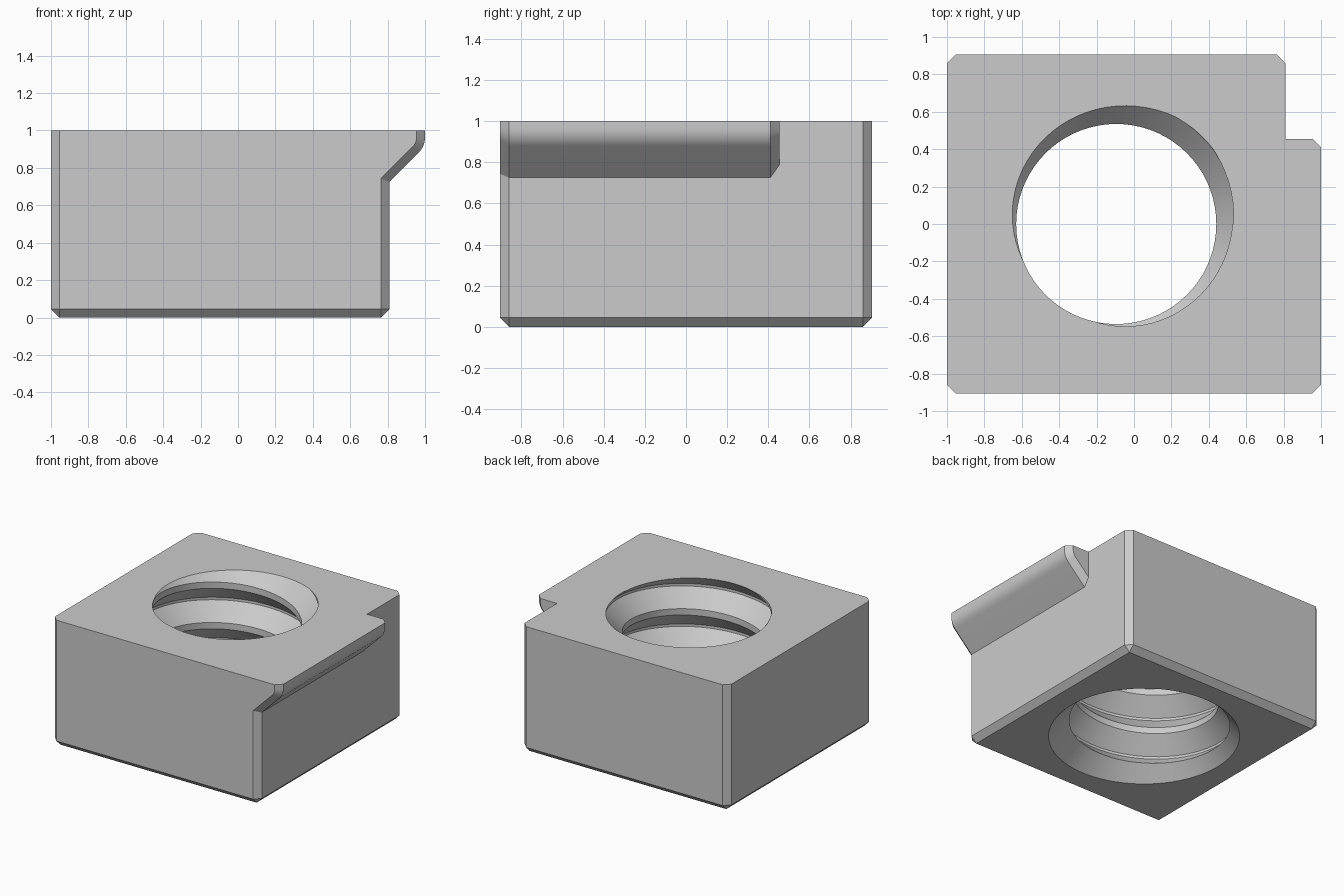
import bpy
import bmesh
from math import cos, sin, pi, radians

if "Cube" in bpy.data.objects:
    bpy.data.objects.remove(bpy.data.objects["Cube"])

BEVEL = 0.045
LEFT, RIGHT, DEPTH = -1.0, 0.81, 0.905
HOLE_X, CREST_R, PITCH = -0.095, 0.535, 0.32

steel = bpy.data.materials.new("grey steel")
steel.use_nodes = True
grey = (0.6, 0.6, 0.6, 1)
steel.diffuse_color = grey
steel.node_tree.nodes["Principled BSDF"].inputs["Base Color"].default_value = grey


def finish(name, bm):
    bmesh.ops.remove_doubles(bm, verts=bm.verts, dist=1e-5)
    bmesh.ops.dissolve_degenerate(bm, edges=bm.edges, dist=1e-5)
    bmesh.ops.recalc_face_normals(bm, faces=bm.faces)
    mesh = bpy.data.meshes.new(name)
    bm.to_mesh(mesh)
    bm.free()
    mesh.materials.append(steel)
    obj = bpy.data.objects.new(name, mesh)
    bpy.context.collection.objects.link(obj)
    return obj


def loft(name, sections):
    """Join equal-length closed sections and cap both ends."""
    bm = bmesh.new()
    rings = [[bm.verts.new(p) for p in s] for s in sections]
    n = len(rings[0])
    for a, b in zip(rings, rings[1:]):
        for i in range(n):
            j = (i + 1) % n
            quad = list(dict.fromkeys((a[i], a[j], b[j], b[i])))
            bm.faces.new(quad)
    bm.faces.new(rings[0])
    bm.faces.new(rings[-1])
    return finish(name, bm)


def combine(target, tool, operation):
    mod = target.modifiers.new(operation, 'BOOLEAN')
    mod.operation, mod.solver, mod.object = operation, 'EXACT', tool
    bpy.context.view_layer.objects.active = target
    bpy.ops.object.modifier_apply(modifier=mod.name)
    bpy.data.objects.remove(tool)


# Block: bevelled upright corners and bevelled underside
def block_section(z, inset):
    pts = []
    for sx, sy in ((-1, -1), (1, -1), (1, 1), (-1, 1)):
        x = (RIGHT if sx > 0 else LEFT) - sx * BEVEL
        y = sy * (DEPTH - BEVEL)
        out = BEVEL - inset
        pair = [(x + sx * out, y, z), (x, y + sy * out, z)]
        pts += pair if sx * sy > 0 else pair[::-1]
    return pts


nut = loft("threaded_block", [block_section(0, BEVEL - 1e-7),
                              block_section(BEVEL, 0), block_section(1, 0)])


# Overhanging lip: rounded nose running into a 45 degree underside
def lip_section(y, inset):
    r, cx, cz, inner = 0.12 - inset, 0.88, 0.965, 0.6
    pts = [(inner, y, 1), (cx + r, y, 1)]
    for i in range(9):
        a = -radians(45) * i / 8
        pts.append((cx + r * cos(a), y, cz + r * sin(a)))
    x, _, z = pts[-1]
    pts.append((inner, y, z - (x - inner)))
    return pts


lip = loft("side_lip", [lip_section(-DEPTH, BEVEL), lip_section(-DEPTH + BEVEL, 0),
                        lip_section(0.455 - BEVEL, 0), lip_section(0.455, BEVEL)])
combine(nut, lip, 'UNION')


# Helical thread cutter: crest, upper flank, root, lower flank
def thread_cutter(steps=72, turns=6):
    bm = bmesh.new()
    root_r = CREST_R + 0.12
    profile = [(-0.025, CREST_R), (0.025, CREST_R), (0.15, root_r), (0.17, root_r)]
    start = 1 - PITCH * (4 + radians(230) / (2 * pi))
    rows = []
    for i in range(steps * turns + 1):
        a = 2 * pi * i / steps
        z = start + PITCH * (i / steps - 1)
        rows.append([bm.verts.new((HOLE_X + r * cos(a), r * sin(a), z + dz))
                     for dz, r in profile])
    last = len(rows) - 1
    for i in range(last):
        for k in range(3):
            bm.faces.new((rows[i][k], rows[i + 1][k], rows[i + 1][k + 1], rows[i][k + 1]))
        if i + steps < last:
            bm.faces.new((rows[i][3], rows[i + 1][3],
                          rows[i + 1 + steps][0], rows[i + steps][0]))
    # End caps fan out from points on the axis
    rim = [e for e in bm.edges if e.is_boundary]
    low = bm.verts.new((HOLE_X, 0, start - 2 * PITCH))
    high = bm.verts.new((HOLE_X, 0, start + PITCH * (turns + 1)))
    for e in rim:
        middle = (e.verts[0].co.z + e.verts[1].co.z) / 2
        bm.faces.new((*e.verts, low if middle < 0.5 else high))
    return finish("thread_cutter", bm)


combine(nut, thread_cutter(), 'DIFFERENCE')


# Countersink under the hole
def circle(z, r, n=72):
    return [(HOLE_X + r * cos(2 * pi * (i + 0.5) / n),
             r * sin(2 * pi * (i + 0.5) / n), z) for i in range(n)]


combine(nut, loft("countersink_cutter", [circle(-0.1, 0.79), circle(0.25, 0.44)]),
        'DIFFERENCE')

# Smooth curved walls, crisp edges elsewhere
bpy.ops.object.select_all(action='DESELECT')
nut.select_set(True)
bpy.context.view_layer.objects.active = nut
bpy.ops.object.shade_smooth_by_angle(angle=radians(25))
